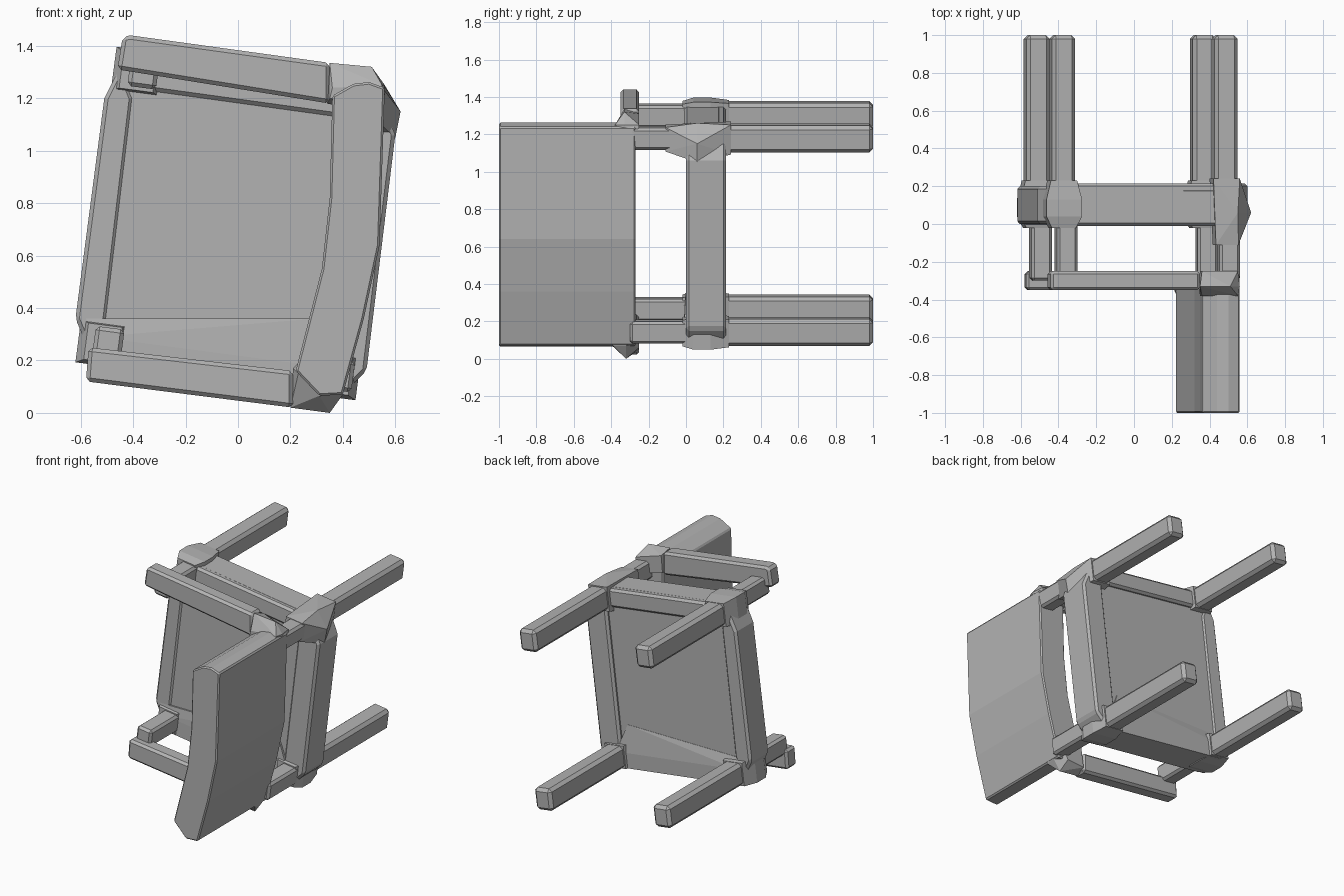
import bpy, bmesh, math
from mathutils import Vector

cube = bpy.data.objects.get("Cube")
if cube:
    bpy.data.objects.remove(cube)

grey = bpy.data.materials.new("plain grey")
grey.use_nodes = True
COLOUR = (0.45, 0.45, 0.45, 1)
grey.diffuse_color = COLOUR
grey.node_tree.nodes["Principled BSDF"].inputs["Base Color"].default_value = COLOUR

TILT = math.radians(7.5)


def finish(name, bm, bevel):
    bmesh.ops.recalc_face_normals(bm, faces=bm.faces)
    mesh = bpy.data.meshes.new(name)
    bm.to_mesh(mesh)
    bm.free()
    mesh.materials.append(grey)
    obj = bpy.data.objects.new(name, mesh)
    bpy.context.collection.objects.link(obj)
    if bevel:
        mod = obj.modifiers.new("worn edges", "BEVEL")
        mod.width = bevel
        mod.segments = 1
        mod.limit_method = "ANGLE"
    return obj


def prism(name, outline, y0, y1, bevel=0.015):
    """Extrude an (x, z) outline along y."""
    bm = bmesh.new()
    face = bm.faces.new([bm.verts.new((x, y0, z)) for x, z in outline])
    out = bmesh.ops.extrude_face_region(bm, geom=[face])
    moved = [v for v in out["geom"] if isinstance(v, bmesh.types.BMVert)]
    bmesh.ops.translate(bm, verts=moved, vec=(0, y1 - y0, 0))
    return finish(name, bm, bevel)


def tilted(cx, cz, w, h):
    """Corners of a rectangle that leans with the chair."""
    a = Vector((math.cos(TILT), -math.sin(TILT))) * w / 2
    b = Vector((math.sin(TILT), math.cos(TILT))) * h / 2
    c = Vector((cx, cz))
    return [c - a - b, c + a - b, c + a + b, c - a + b]


def hull(name, rings):
    """Convex block through (outline, y) rings."""
    bm = bmesh.new()
    for outline, y in rings:
        for x, z in outline:
            bm.verts.new((x, y, z))
    bmesh.ops.convex_hull(bm, input=bm.verts)
    return finish(name, bm, 0)


# Legs, posts above the seat, and swollen corner joints
corners = {
    "right_front": (-0.38, 1.30),
    "right_rear": (0.48, 1.18),
    "left_front": (-0.515, 0.265),
    "left_rear": (0.365, 0.145),
}
for label, (cx, cz) in corners.items():
    prism(label + "_leg", tilted(cx, cz, 0.125, 0.145), 0.15, 1.0, 0.02)
    prism(label + "_post", tilted(cx + 0.02, cz, 0.11, 0.12), -0.3, 0.05)
    if label != "right_rear":
        wide = tilted(cx, cz, 0.19, 0.17)
        hull(label + "_joint", [(tilted(cx, cz, 0.13, 0.14), -0.02), (wide, 0.04),
                                (wide, 0.13), (tilted(cx, cz, 0.14, 0.15), 0.23)])

hull("right_rear_joint", [
    (tilted(0.485, 1.18, 0.12, 0.13), -0.11),
    ([(0.41, 1.06), (0.6, 1.05), (0.62, 1.15), (0.55, 1.26), (0.43, 1.26)], 0.06),
    (tilted(0.48, 1.18, 0.14, 0.16), 0.24)])

# Seat with its surrounding rails
prism("seat_panel", [(-0.60, 0.36), (-0.56, 0.22), (0.40, 0.10), (0.53, 1.10),
                     (0.48, 1.24), (-0.40, 1.36), (-0.50, 1.2)], 0.01, 0.19)
prism("seat_front_rail", [(-0.62, 0.36), (-0.57, 0.24), (-0.50, 0.36),
                          (-0.40, 1.2), (-0.45, 1.32), (-0.51, 1.2)], 0.0, 0.2)
prism("seat_rear_rail", [(0.32, 0.08), (0.40, 0.07), (0.49, 0.16),
                         (0.60, 1.06), (0.56, 1.16), (0.45, 1.16)], 0.0, 0.215)
prism("seat_right_rail", [(-0.42, 1.24), (0.45, 1.12), (0.47, 1.24), (-0.40, 1.36)],
      -0.01, 0.215)
low = [(-0.55, 0.19), (0.36, 0.07), (0.37, 0.17), (-0.54, 0.29)]
hull("seat_left_rail", [(low, -0.01), (low, 0.215),
                        ([(-0.58, 0.36), (0.30, 0.36)], 0.0),
                        ([(-0.58, 0.36), (0.30, 0.36)], 0.192)])

# Bent backrest and the bar that joins it to the arms
prism("backrest", [(0.22, 0.16), (0.31, 0.065), (0.40, 0.07), (0.48, 0.36),
                   (0.54, 0.64), (0.56, 1.24), (0.50, 1.262), (0.44, 1.255),
                   (0.36, 1.21), (0.35, 0.82), (0.32, 0.55)], -1.0, -0.27, 0.008)

# Arms
prism("right_arm", [(-0.46, 1.31), (0.35, 1.18), (0.35, 1.335), (-0.41, 1.44),
                    (-0.44, 1.435)], -0.35, -0.25)
prism("left_arm", [(-0.58, 0.12), (0.21, 0.02), (0.21, 0.16), (-0.57, 0.25)],
      -0.35, -0.25)
hull("right_arm_corner", [
    ([(0.34, 1.18), (0.54, 1.14), (0.56, 1.25), (0.51, 1.32), (0.35, 1.335)], -0.33),
    ([(0.35, 1.2), (0.54, 1.16), (0.55, 1.25), (0.36, 1.24)], -0.38),
    ([(0.35, 1.2), (0.55, 1.14), (0.55, 1.25), (0.36, 1.31)], -0.25)])
hull("left_arm_corner", [
    ([(0.20, 0.02), (0.35, 0.0), (0.40, 0.07), (0.41, 0.2), (0.21, 0.17)], -0.32),
    ([(0.23, 0.15), (0.31, 0.065), (0.40, 0.07), (0.40, 0.2)], -0.39),
    ([(0.21, 0.05), (0.34, 0.06), (0.42, 0.2), (0.23, 0.19)], -0.25)])
